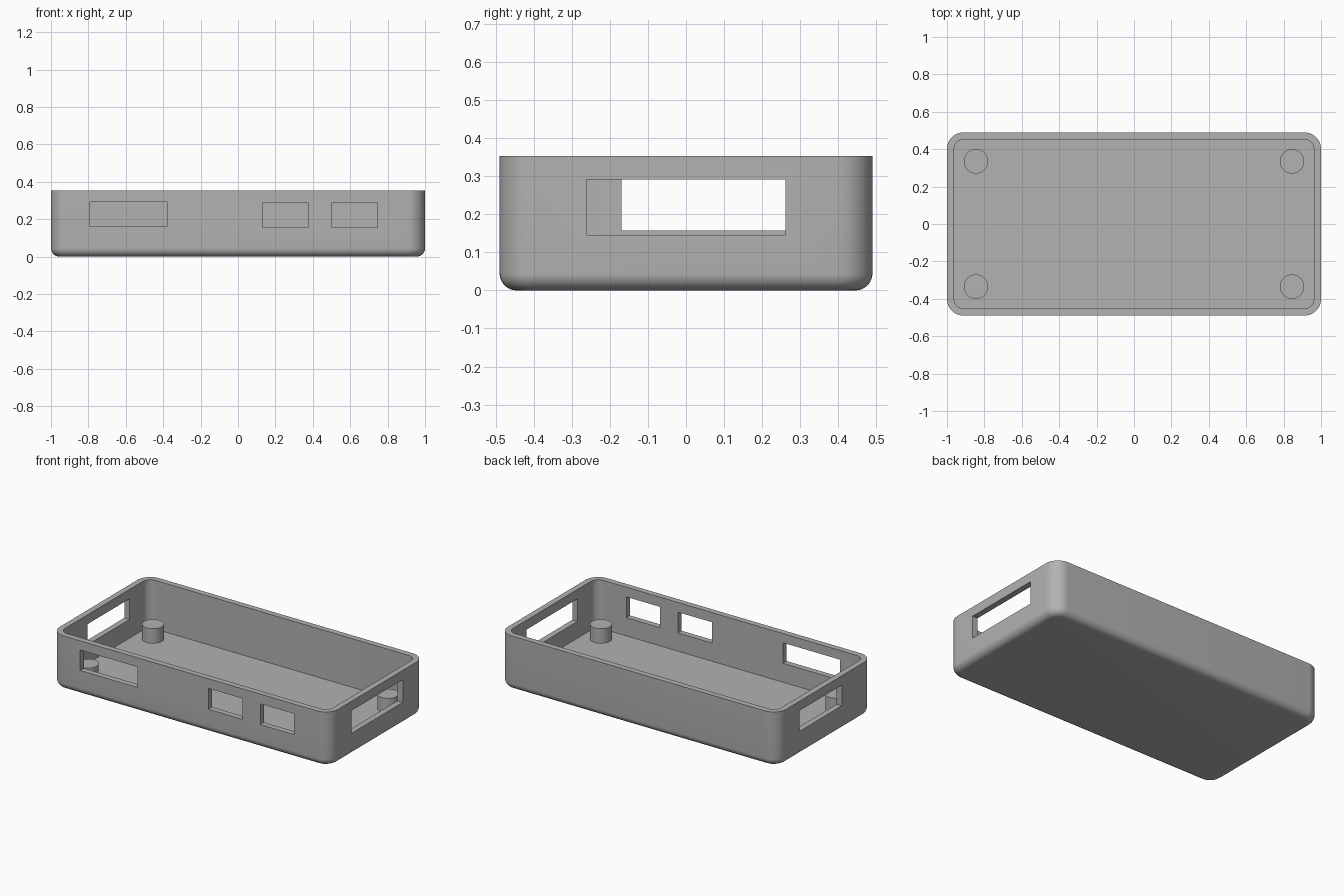
import bpy, bmesh
from mathutils import Matrix, Vector

if "Cube" in bpy.data.objects:
    bpy.data.objects.remove(bpy.data.objects["Cube"], do_unlink=True)

HX, HY, HEIGHT = 1.0, 0.49, 0.353
WALL, FLOOR = 0.038, 0.037
CORNER, FILLET = 0.09, 0.045

grey = bpy.data.materials.new("plain grey")
grey.use_nodes = True
grey.diffuse_color = (0.445, 0.445, 0.445, 1)
grey.node_tree.nodes["Principled BSDF"].inputs["Base Color"].default_value = grey.diffuse_color


def finish(name, bm):
    mesh = bpy.data.meshes.new(name)
    bm.to_mesh(mesh)
    bm.free()
    obj = bpy.data.objects.new(name, mesh)
    bpy.context.collection.objects.link(obj)
    mesh.materials.append(grey)
    return obj


def box(name, low, high, corner=0, fillet=0):
    """Box between two corners, with rounded upright edges and bottom rim."""
    low, high = Vector(low), Vector(high)
    bm = bmesh.new()
    bmesh.ops.create_cube(bm, size=1, matrix=Matrix.LocRotScale(
        (low + high) / 2, None, high - low))
    if corner:
        upright = [e for e in bm.edges if abs(e.verts[0].co.z - e.verts[1].co.z) > 0.01]
        bmesh.ops.bevel(bm, geom=upright, offset=corner, segments=12,
                        profile=0.5, affect='EDGES')
    if fillet:
        rim = [e for e in bm.edges if all(v.co.z < low.z + 0.001 for v in e.verts)]
        bmesh.ops.bevel(bm, geom=rim, offset=fillet, segments=8,
                        profile=0.5, affect='EDGES')
    return finish(name, bm)


def smooth(obj):
    bpy.ops.object.select_all(action='DESELECT')
    obj.select_set(True)
    bpy.context.view_layer.objects.active = obj
    bpy.ops.object.shade_smooth_by_angle(angle=0.6)


# Open tray shell
shell = box("case_shell", (-HX, -HY, 0), (HX, HY, HEIGHT), CORNER, FILLET)
cutters = [box("cavity_cutter", (WALL - HX, WALL - HY, FLOOR),
               (HX - WALL, HY - WALL, HEIGHT + 0.1), CORNER - WALL)]

# Port openings in the front wall: x start, x end, sill, head
for x0, x1, z0, z1 in ((-0.79, -0.38, 0.16, 0.293),
                       (0.13, 0.375, 0.155, 0.29),
                       (0.503, 0.745, 0.155, 0.29)):
    cutters.append(box("front_port_cutter", (x0, -HY - 0.1, z0), (x1, 0.08 - HY, z1)))

# Openings in the two end walls: side, y start, y end, sill
for side, y0, y1, z0 in ((1, -0.262, 0.262, 0.145), (-1, -0.17, 0.262, 0.158)):
    ends = sorted((side * (HX - 0.08), side * (HX + 0.1)))
    cutters.append(box("end_port_cutter", (ends[0], y0, z0), (ends[1], y1, 0.292)))

bpy.context.view_layer.objects.active = shell
for cutter in cutters:
    mod = shell.modifiers.new("cut", 'BOOLEAN')
    mod.operation, mod.solver, mod.object = 'DIFFERENCE', 'EXACT', cutter
    bpy.ops.object.modifier_apply(modifier=mod.name)
    bpy.data.objects.remove(cutter, do_unlink=True)
smooth(shell)

# Support posts standing on the floor near the corners
POST_TOP, POST_FOOT = 0.132, FLOOR - 0.01
for x, x_name in ((0.845, "left"), (-0.845, "right")):
    for y, y_name in ((-0.335, "front"), (0.335, "back")):
        bm = bmesh.new()
        bmesh.ops.create_cone(bm, cap_ends=True, segments=48, radius1=0.065, radius2=0.065,
                              depth=POST_TOP - POST_FOOT,
                              matrix=Matrix.Translation((x, y, (POST_TOP + POST_FOOT) / 2)))
        smooth(finish(f"{y_name}_{x_name}_post", bm))
